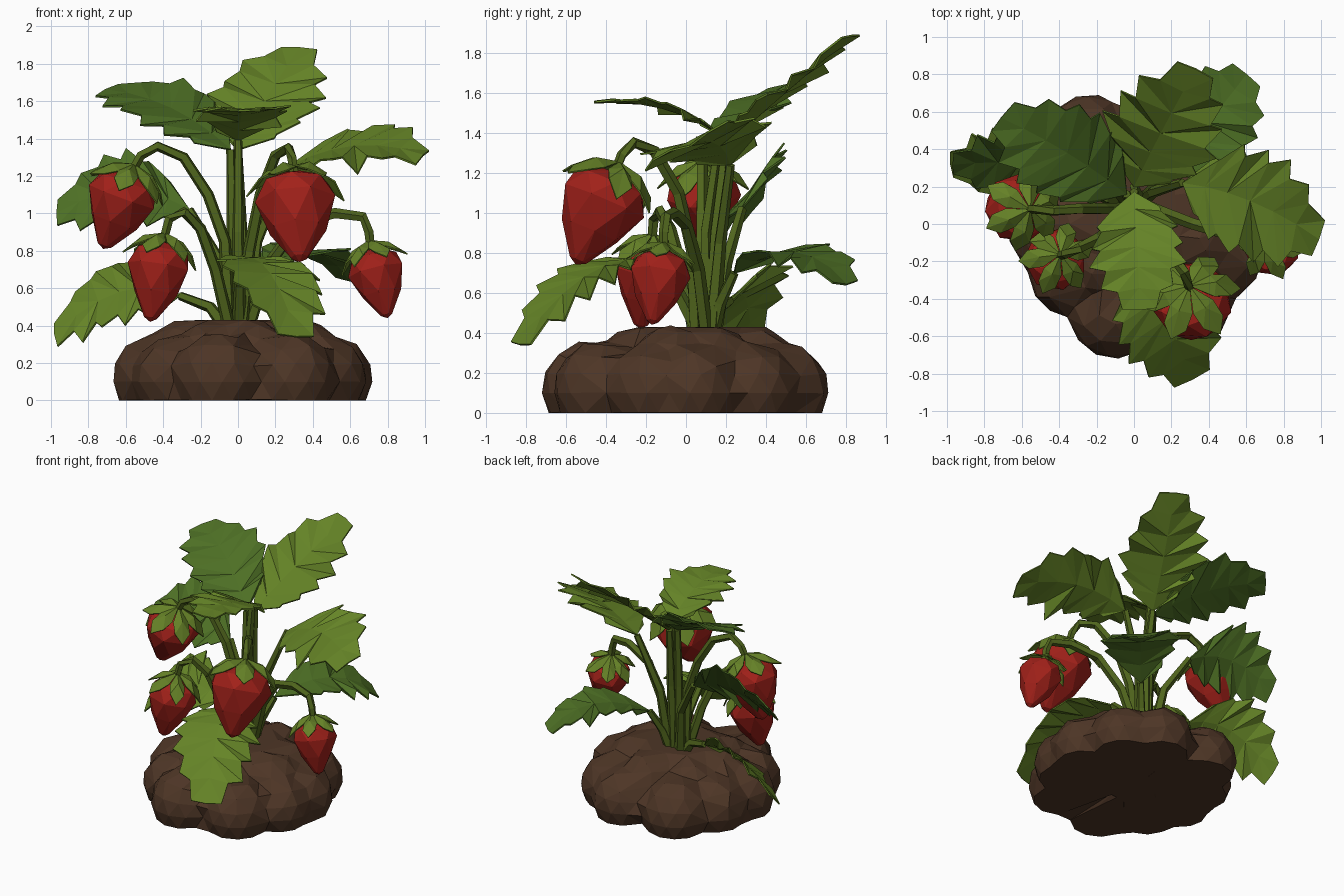
import bpy, bmesh, math, random
from mathutils import Vector

if "Cube" in bpy.data.objects:
    bpy.data.objects.remove(bpy.data.objects["Cube"])

random.seed(4)


def material(name, rgb):
    m = bpy.data.materials.new(name)
    m.diffuse_color = (*rgb, 1)
    m.use_nodes = True
    m.node_tree.nodes["Principled BSDF"].inputs["Base Color"].default_value = m.diffuse_color
    return m


SOIL = material("soil_brown", (0.075, 0.036, 0.019))
RED = material("berry_red", (0.36, 0.015, 0.01))
STEM = material("stem_green", (0.08, 0.13, 0.012))
SEPAL = material("sepal_green", (0.13, 0.22, 0.02))
LEAVES = [material("leaf_dark", (0.075, 0.16, 0.018)),
          material("leaf_light", (0.13, 0.23, 0.02))]


def add_mesh(name, verts, faces, mat, thick=0):
    me = bpy.data.meshes.new(name)
    me.from_pydata([tuple(v) for v in verts], [], faces)
    me.materials.append(mat)
    ob = bpy.data.objects.new(name, me)
    bpy.context.collection.objects.link(ob)
    if thick:
        s = ob.modifiers.new("thickness", 'SOLIDIFY')
        s.thickness, s.offset = thick, 0
    return ob


def add_bmesh(name, bm, mat):
    me = bpy.data.meshes.new(name)
    bm.to_mesh(me)
    bm.free()
    me.materials.append(mat)
    ob = bpy.data.objects.new(name, me)
    bpy.context.collection.objects.link(ob)
    return ob


def tube(name, pts, r0, r1, sides=5):
    pts = [Vector(p) for p in pts]
    n, verts, faces = len(pts), [], []
    for i, p in enumerate(pts):
        t = (pts[min(i + 1, n - 1)] - pts[max(i - 1, 0)]).normalized()
        u = t.cross(Vector((0.3, 1, 0.1))).normalized()
        v = t.cross(u)
        r = r0 + (r1 - r0) * i / (n - 1)
        for k in range(sides):
            a = math.tau * k / sides
            verts.append(p + r * (math.cos(a) * u + math.sin(a) * v))
    for i in range(n - 1):
        for k in range(sides):
            a, b = i * sides + k, i * sides + (k + 1) % sides
            faces.append((a, b, b + sides, a + sides))
    faces += [tuple(range(sides))[::-1], tuple(range((n - 1) * sides, n * sides))]
    return add_mesh(name, verts, faces, STEM)


def leaf(name, base, mid, tip, normal, width, mat, n=6):
    """Serrated blade bent along a quadratic curve, creased at the midrib."""
    base, mid, tip, normal = map(Vector, (base, mid, tip, normal))
    side = (tip - base).cross(normal).normalized()
    up = side.cross(tip - base).normalized()

    def rib(t):
        return base * (1 - t) ** 2 + mid * 2 * t * (1 - t) + tip * t * t

    def half(t):
        return width / 2 * max(0, math.sin(math.pi * t ** 0.9)) ** 0.7

    verts, faces = [rib(i / n) for i in range(n + 1)], []
    for s in (1, -1):
        o = len(verts)
        for i in range(n):
            w = half(i / n) * 0.8
            verts.append(rib(i / n + 0.03) + side * s * w + up * 0.1 * w)
            w = half((i + 0.55) / n) * random.uniform(0.95, 1.12)
            verts.append(rib((i + 0.95) / n) + side * s * w
                         + up * w * random.uniform(-0.15, 0.15))
        for i in range(n):
            e, tooth = o + 2 * i, o + 2 * i + 1
            nxt = o + 2 * i + 2 if i < n - 1 else n
            tris = [(i, e, tooth)] if i else []
            tris.append((i, tooth, nxt))
            if nxt != n:
                tris.append((i, nxt, i + 1))
            faces += [t if s > 0 else t[::-1] for t in tris]
    return add_mesh(name, verts, faces, mat, 0.01)


def berry(name, top, tip, radius):
    top, tip = Vector(top), Vector(tip)
    L = (top - tip).length
    rot = (top - tip).to_track_quat('Z', 'Y')

    def polar(a, r, z):
        return tip + rot @ Vector((math.cos(a) * r * radius, math.sin(a) * r * radius, z * L))

    # faceted fruit: convex hull of staggered rings
    bm = bmesh.new()
    bm.verts.new(tip)
    for j, (r, z) in enumerate([(0.22, 0.05), (0.72, 0.36), (1.03, 0.68), (0.86, 0.88), (0.4, 0.97)]):
        for k in range(7):
            bm.verts.new(polar(math.tau * (k + 0.5 * (j % 2)) / 7, r, z))
    bmesh.ops.convex_hull(bm, input=bm.verts[:])
    add_bmesh(name, bm, RED)
    # crown of pointed sepals
    verts, faces = [top + rot @ Vector((0, 0, 0.045))], []
    for k in range(6):
        a, o = math.tau * (k + random.uniform(-0.1, 0.1)) / 6, len(verts)
        verts += [polar(a - 0.5, 0.62, 0.97), polar(a, 0.66, 1.03), polar(a + 0.5, 0.62, 0.97),
                  polar(a - 0.3, 1.0, 0.88), polar(a + 0.3, 1.0, 0.88),
                  polar(a, 1.24, random.uniform(0.7, 0.84))]
        faces += [(0, o, o + 1), (0, o + 1, o + 2), (o, o + 3, o + 1), (o + 1, o + 4, o + 2),
                  (o + 1, o + 3, o + 5), (o + 1, o + 5, o + 4)]
    add_mesh(name + "_sepals", verts, faces, SEPAL, 0.008)


# soil mound: skin shrunk from outside onto rings of clods, cut flat at the ground
clods = [(Vector((0, 0, -0.55)), 0.98)]
for count, ring, z, rad, off in [(10, 0.5, 0.12, 0.235, 0.2), (7, 0.31, 0.22, 0.21, 0.5)]:
    for k in range(count):
        a = math.tau * (k + off + random.uniform(-0.2, 0.2)) / count
        s = random.uniform(0.93, 1.04)
        clods.append((Vector((0.03 + ring * s * math.cos(a), 0.02 + ring * s * math.sin(a), z)), rad * s))
eye = Vector((0.03, 0.02, 0.1))
bm = bmesh.new()
bmesh.ops.create_icosphere(bm, subdivisions=4, radius=1)
for v in bm.verts:
    d = v.co.normalized()
    far = 0.2
    for c, r in clods[1:]:
        b = d.dot(c - eye)
        disc = b * b - (c - eye).length_squared + r * r
        if disc > 0:
            far = max(far, b + math.sqrt(disc))
    if d.z > 0.3:
        far = max(far, min(0.33 / d.z, 0.42))
    v.co = eye + d * far
bmesh.ops.bisect_plane(bm, geom=bm.verts[:] + bm.edges[:] + bm.faces[:], plane_co=(0, 0, 0),
                       plane_no=(0, 0, 1), clear_inner=True)
bmesh.ops.holes_fill(bm, edges=[e for e in bm.edges if e.is_boundary], sides=0)
mound = add_bmesh("soil_mound", bm, SOIL)
dec = mound.modifiers.new("coarse_facets", 'DECIMATE')
dec.ratio = 0.4

# berries with arching stems: top, tip, radius, stem path
BERRIES = [
    ((-0.57, 0.08, 1.22), (-0.72, 0.10, 0.81), 0.185,
     [(-0.05, 0.08, 0.4), (-0.07, 0.08, 0.85), (-0.16, 0.08, 1.1), (-0.29, 0.08, 1.3), (-0.43, 0.07, 1.36), (-0.52, 0.08, 1.31)]),
    ((-0.40, -0.17, 0.85), (-0.47, -0.23, 0.42), 0.165,
     [(-0.05, 0.04, 0.4), (-0.12, -0.02, 0.7), (-0.2, -0.08, 0.92), (-0.29, -0.13, 1.01), (-0.37, -0.16, 0.97)]),
    ((0.30, -0.35, 1.21), (0.33, -0.55, 0.74), 0.215,
     [(0.02, 0.05, 0.4), (0.06, 0.03, 0.8), (0.12, -0.04, 1.1), (0.2, -0.16, 1.31), (0.27, -0.26, 1.35), (0.29, -0.32, 1.29)]),
    ((0.71, -0.11, 0.81), (0.80, -0.17, 0.44), 0.15,
     [(0.06, 0.1, 0.4), (0.16, 0.06, 0.72), (0.32, 0.0, 0.94), (0.52, -0.06, 1.0), (0.67, -0.1, 0.98), (0.70, -0.11, 0.9)]),
]
for i, (top, tip, r, path) in enumerate(BERRIES, 1):
    berry(f"berry_{i}", top, tip, r)
    tube(f"berry_stem_{i}", path + [top], 0.036, 0.024)

# leaves: base, bend, tip, facing, width, shade, stalk bow point
LEAF_DATA = [
    ("top_back", (0.0, 0.2, 1.34), (0.12, 0.46, 1.58), (0.33, 0.83, 1.885), (-0.1, -0.62, 0.75), 0.62, 1, (0.02, 0.15, 0.9)),
    ("top_left", (-0.04, 0.16, 1.34), (-0.34, 0.40, 1.62), (-0.71, 0.57, 1.66), (0.1, -0.4, 0.85), 0.60, 0, (-0.03, 0.13, 0.9)),
    ("top_front", (0.0, 0.17, 1.39), (0.02, -0.1, 1.58), (0.03, -0.46, 1.55), (0, 0.1, 1), 0.50, 1, (0.0, 0.1, 0.9)),
    ("right", (0.26, 0.22, 1.24), (0.62, 0.18, 1.44), (0.99, -0.08, 1.31), (0, -0.36, 0.93), 0.62, 1, (0.1, 0.17, 0.85)),
    ("left", (-0.26, 0.28, 1.02), (-0.6, 0.36, 1.22), (-0.97, 0.32, 1.0), (-0.05, -0.75, 0.62), 0.52, 0, (-0.1, 0.2, 0.75)),
    ("low_left", (-0.31, 0.22, 0.56), (-0.62, 0.32, 0.70), (-0.98, 0.32, 0.35), (-0.1, -0.62, 0.75), 0.52, 1, (-0.15, 0.14, 0.5)),
    ("low_back", (0.14, 0.24, 0.70), (0.42, 0.56, 0.93), (0.60, 0.80, 0.64), (0.1, 0.0, 1), 0.56, 0, (0.08, 0.17, 0.55)),
    ("low_front", (0.02, -0.2, 0.76), (0.18, -0.5, 0.80), (0.31, -0.83, 0.34), (0.15, -0.25, 1), 0.58, 1, (0.01, -0.05, 0.62)),
]
for name, base, mid, tip, nrm, w, shade, bow in LEAF_DATA:
    leaf(name + "_leaf", base, mid, tip, nrm, w, LEAVES[shade])
    root = (bow[0] * 0.5, 0.11 + 0.3 * (bow[1] - 0.1), 0.4)
    tube(name + "_stalk", [root, bow, base], 0.04, 0.024)
